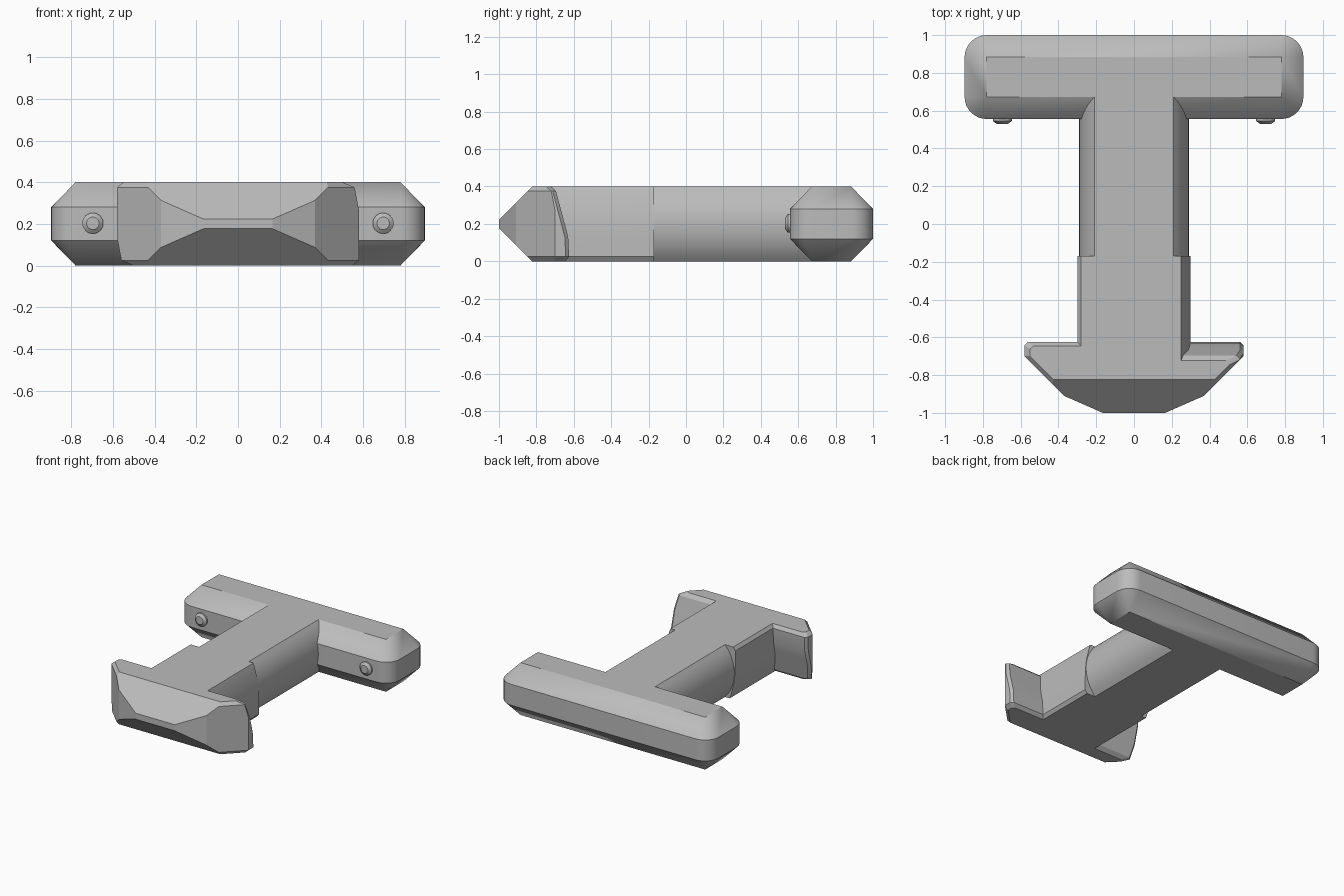
import bpy, bmesh, math
from mathutils import Vector

cube = bpy.data.objects.get("Cube")
if cube:
    bpy.data.objects.remove(cube, do_unlink=True)

grey = bpy.data.materials.new("plain grey")
grey.use_nodes = True
COLOUR = (0.5, 0.5, 0.5, 1)
grey.diffuse_color = COLOUR
bsdf = next(n for n in grey.node_tree.nodes if n.type == 'BSDF_PRINCIPLED')
bsdf.inputs["Base Color"].default_value = COLOUR


def loft(rings):
    """Join equal-length rings of points into a capped solid."""
    bm = bmesh.new()
    loops = [[bm.verts.new(p) for p in ring] for ring in rings]
    n = len(loops[0])
    for a, b in zip(loops, loops[1:]):
        for i in range(n):
            j = (i + 1) % n
            bm.faces.new((a[i], a[j], b[j], b[i]))
    bm.faces.new(loops[0][::-1])
    bm.faces.new(loops[-1])
    bmesh.ops.remove_doubles(bm, verts=bm.verts[:], dist=0.0005)
    return bm


def finish(bm, name, angle=20):
    bmesh.ops.recalc_face_normals(bm, faces=bm.faces[:])
    mesh = bpy.data.meshes.new(name)
    bm.to_mesh(mesh)
    bm.free()
    mesh.materials.append(grey)
    for p in mesh.polygons:
        p.use_smooth = True
    mesh.set_sharp_from_angle(angle=math.radians(angle))
    obj = bpy.data.objects.new(name, mesh)
    bpy.context.collection.objects.link(obj)
    return obj


H = 0.4


# Crossbar: rounded rectangle with chamfers running into square top and bottom
def rounded_rect(z, r, steps=8):
    pts = []
    for k, (sx, sy) in enumerate([(1, 1), (-1, 1), (-1, -1), (1, -1)]):
        for i in range(steps + 1):
            a = math.pi / 2 * (k + i / steps)
            pts.append((sx * 0.78 + r * math.cos(a),
                        0.778 + sy * 0.105 + r * math.sin(a), z))
    return pts


finish(loft([rounded_rect(0, 0), rounded_rect(0.12, 0.117),
             rounded_rect(0.28, 0.117), rounded_rect(H, 0)]), "crossbar")


# Stem: flat top and bottom with bulging round sides
def stem_ring(y, steps=14):
    chord, sag = H / 2, 0.08
    radius = (chord ** 2 + sag ** 2) / (2 * sag)
    half = math.asin(chord / radius)
    pts = []
    for side in (1, -1):
        for i in range(steps + 1):
            a = side * half * (2 * i / steps - 1)
            x = 0.29 - radius + radius * math.cos(a)
            pts.append((side * x, y, H / 2 + radius * math.sin(a)))
    return pts


finish(loft([stem_ring(-0.17), stem_ring(0.68)]), "stem")

# Head and collar: each level is an outline whose two sides swap top for bottom
LEVELS = [0, 0.025, 0.13, 0.2, 0.27, 0.375, H]
COLLAR = [0.28, 0.298, 0.298, 0.295, 0.287, 0.26, 0.25]
WING_BACK = [-0.645, -0.625, -0.63, -0.648, -0.667, -0.695, -0.722]


def head_side(i, inset):
    back, collar = WING_BACK[i], COLLAR[i]
    low = min(-0.70, back - 0.025)
    outer = 1.28 + low - inset
    return [(0.165, -1.0), (0.37 - inset, -0.91), (outer, low),
            (outer, back - 0.018), (outer - 0.018, back),
            (collar, back), (collar, -0.17)]


rings = []
last = len(LEVELS) - 1
for i, z in enumerate(LEVELS):
    inset = 0.03 if i in (0, last) else 0
    right = head_side(i, inset)
    left = head_side(last - i, inset)
    rings.append([(x, y, z) for x, y in right] +
                 [(-x, y, z) for x, y in reversed(left)])
head = loft(rings)

# Wedge the nose with two sloping cuts
for z, up in ((H, 1), (0, -1)):
    bmesh.ops.bisect_plane(head, geom=head.verts[:] + head.edges[:] + head.faces[:],
                           dist=0.0001, plane_co=Vector((0, -0.823, z)),
                           plane_no=Vector((0, -1, up)).normalized(), clear_outer=True)
    rim = [e for e in head.edges if e.is_boundary]
    bmesh.ops.holes_fill(head, edges=rim, sides=0)
finish(head, "head_and_collar")

# Small tapered studs on the front of the crossbar
for side, name in ((1, "left_stud"), (-1, "right_stud")):
    stud = []
    for y, r in ((0.56, 0.05), (0.545, 0.05), (0.53, 0.03)):
        stud.append([(side * 0.697 + r * math.cos(t * math.tau / 24), y,
                      0.203 + r * math.sin(t * math.tau / 24)) for t in range(24)])
    finish(loft(stud), name)
